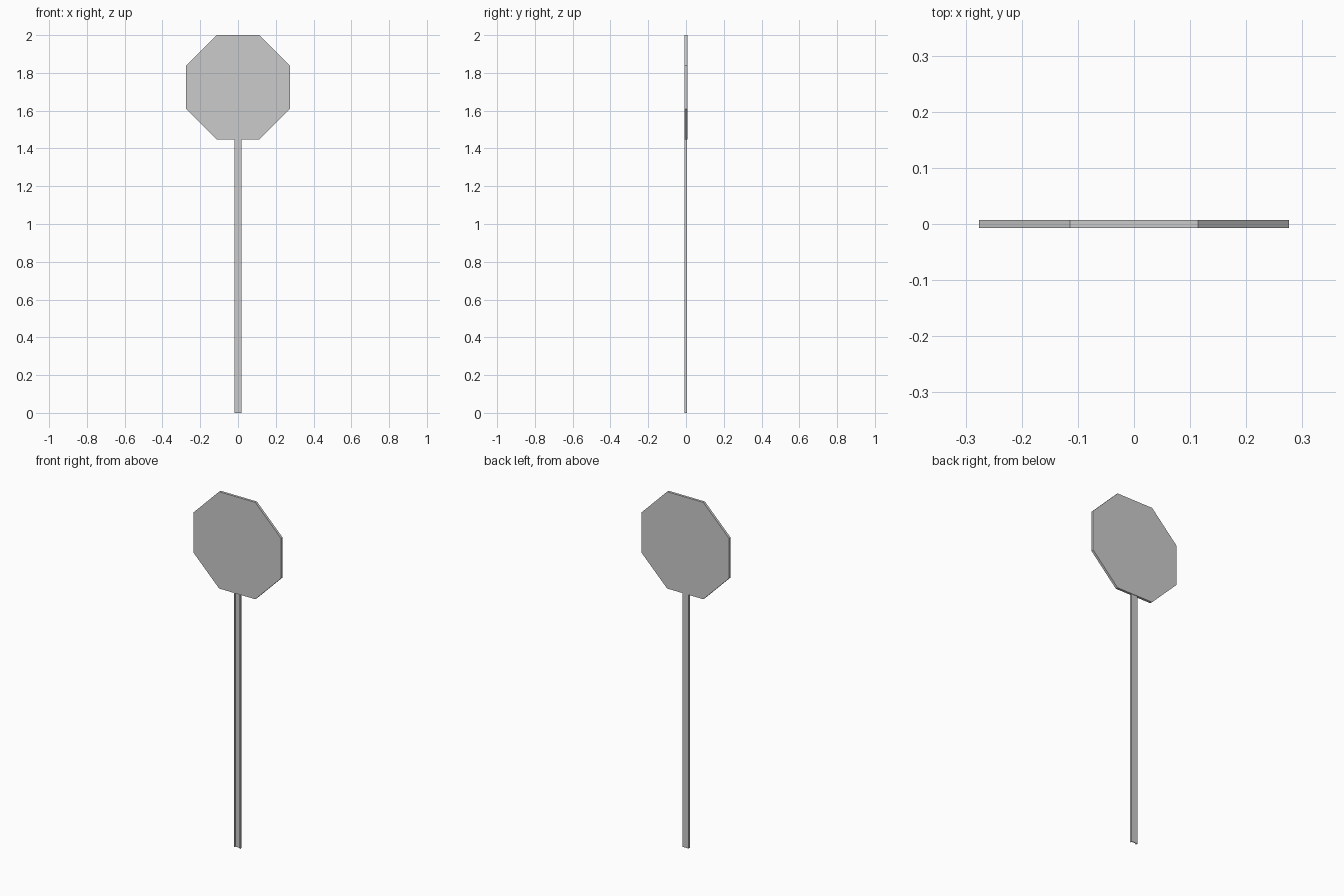
import bpy, bmesh, math

if "Cube" in bpy.data.objects:
    bpy.data.objects.remove(bpy.data.objects["Cube"])


def extrude_profile(name, points, direction):
    """Close a planar profile and extrude it into a solid."""
    bm = bmesh.new()
    face = bm.faces.new([bm.verts.new(p) for p in points])
    result = bmesh.ops.extrude_face_region(bm, geom=[face])
    verts = [v for v in result["geom"] if isinstance(v, bmesh.types.BMVert)]
    bmesh.ops.translate(bm, verts=verts, vec=direction)
    bmesh.ops.recalc_face_normals(bm, faces=bm.faces)
    mesh = bpy.data.meshes.new(name)
    bm.to_mesh(mesh)
    bm.free()
    obj = bpy.data.objects.new(name, mesh)
    bpy.context.collection.objects.link(obj)
    return obj


APOTHEM = 0.276
HALF_DEPTH = 0.007
CENTRE_Z = 2 - APOTHEM

# Octagonal sign plate
radius = APOTHEM / math.cos(math.pi / 8)
angles = [math.pi / 8 + i * math.pi / 4 for i in range(8)]
octagon = [(radius * math.cos(a), -HALF_DEPTH, CENTRE_Z + radius * math.sin(a)) for a in angles]
extrude_profile("sign_plate", octagon, (0, 2 * HALF_DEPTH, 0))

# Channel post, open towards the front, ending under the plate
W, WALL, FRONT, BACK = 0.019, 0.004, -HALF_DEPTH, 0.004
half = [(W, BACK), (W, FRONT), (W - WALL, FRONT), (W - WALL, BACK - WALL)]
channel = half + [(-x, y) for x, y in reversed(half)]
extrude_profile("post", [(x, y, 0) for x, y in channel], (0, 0, CENTRE_Z - APOTHEM))
